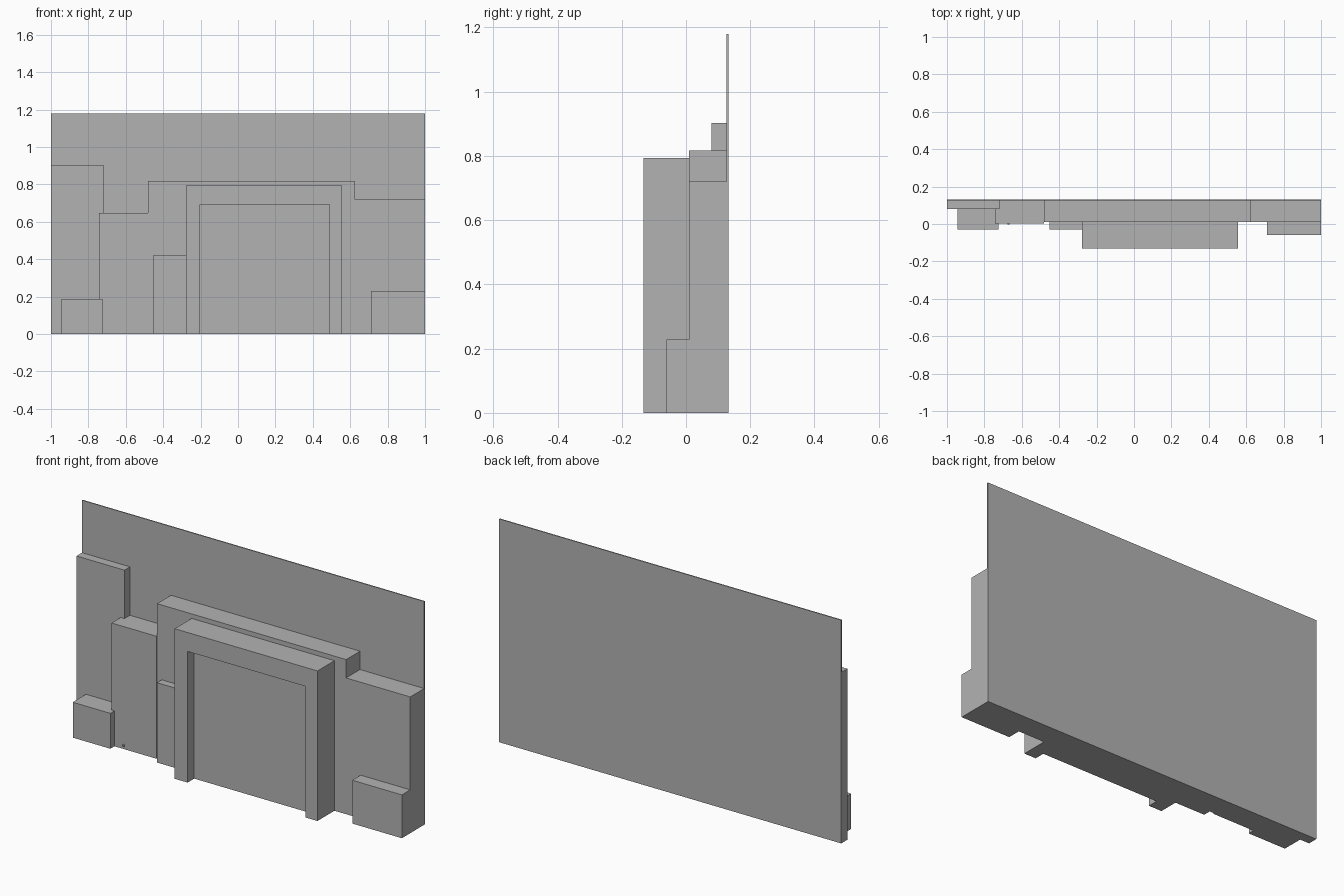
import bpy, bmesh

cube = bpy.data.objects.get("Cube")
if cube:
    bpy.data.objects.remove(cube, do_unlink=True)

# Single grey finish
grey = bpy.data.materials.new("plain_grey")
grey.use_nodes = True
grey.diffuse_color = (0.45, 0.45, 0.45, 1)
grey.node_tree.nodes["Principled BSDF"].inputs["Base Color"].default_value = grey.diffuse_color


def slab(name, outline, front, back):
    """Extrude an outline in the xz plane from front to back along y."""
    bm = bmesh.new()
    face = bm.faces.new([bm.verts.new((x, front, z)) for x, z in outline])
    grown = bmesh.ops.extrude_face_region(bm, geom=[face])["geom"]
    moved = [v for v in grown if isinstance(v, bmesh.types.BMVert)]
    bmesh.ops.translate(bm, verts=moved, vec=(0, back - front, 0))
    bmesh.ops.recalc_face_normals(bm, faces=bm.faces)
    mesh = bpy.data.meshes.new(name)
    bm.to_mesh(mesh)
    bm.free()
    mesh.materials.append(grey)
    obj = bpy.data.objects.new(name, mesh)
    bpy.context.collection.objects.link(obj)
    return obj


def block(name, left, right, top, front, back, bottom=0):
    return slab(name, [(left, bottom), (right, bottom), (right, top), (left, top)], front, back)


PANEL, WALL = 0.126, 0.01

# Thin backing panel
block("back_panel", -1, 1, 1.18, PANEL, 0.132)

# Stepped wall layers
block("tall_side_wall", -1, -0.72, 0.903, 0.08, PANEL)
block("middle_side_wall", -0.742, -0.48, 0.647, 0.004, PANEL)
slab("main_wall", [(-0.48, 0), (1, 0), (1, 0.72), (0.625, 0.72),
                   (0.625, 0.817), (-0.48, 0.817)], WALL, PANEL)

# Low blocks in front of the walls
block("left_low_block", -0.945, -0.725, 0.187, -0.03, 0.08)
block("portal_side_block", -0.453, -0.278, 0.422, -0.03, WALL)
block("right_low_block", 0.71, 1, 0.229, -0.06, WALL)

# Portal frame with a recessed door panel
slab("portal_frame", [(-0.278, 0), (-0.202, 0), (-0.202, 0.693), (0.488, 0.693),
                      (0.488, 0), (0.557, 0), (0.557, 0.793), (-0.278, 0.793)], -0.132, WALL)
block("portal_door", -0.202, 0.488, 0.693, -0.077, WALL)

# Tiny stud near the base
block("small_stud", -0.675, -0.665, 0.025, -0.003, 0.004, bottom=0.015)
